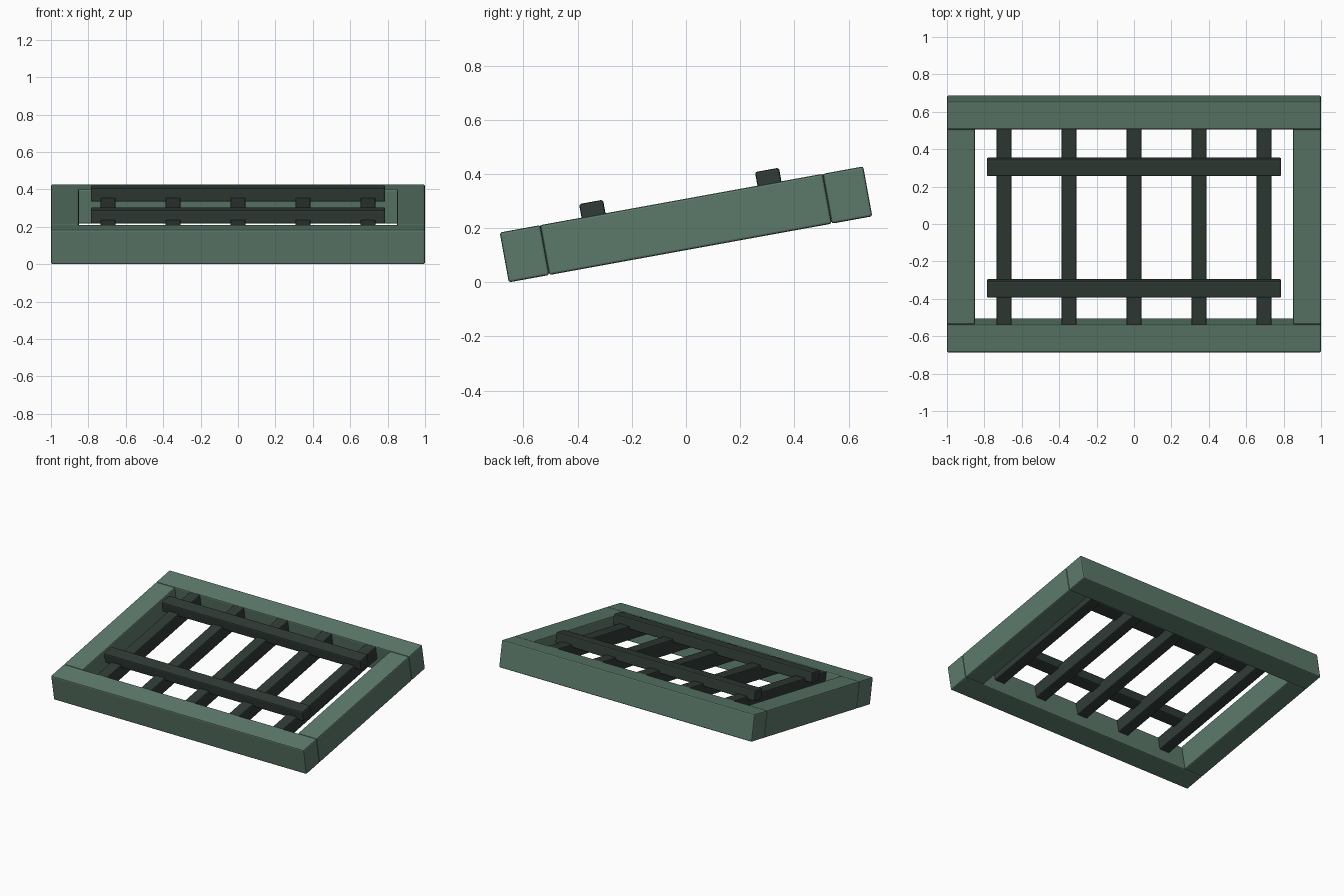
import bpy
import math
from mathutils import Matrix, Vector

if "Cube" in bpy.data.objects:
    bpy.data.objects.remove(bpy.data.objects["Cube"])

# The whole grate leans back around the x axis
TILT = Matrix.Translation((0, 0, 0.2135)) @ Matrix.Rotation(math.radians(10.3), 4, 'X')


def material(name, rgb):
    m = bpy.data.materials.new(name)
    m.diffuse_color = (*rgb, 1)
    m.use_nodes = True
    m.node_tree.nodes["Principled BSDF"].inputs["Base Color"].default_value = m.diffuse_color
    return m


green = material("muted_green", (0.108, 0.195, 0.146))
dark = material("dark_iron", (0.030, 0.044, 0.037))


def beam(name, center, size, mat, bevel):
    """Bevelled box placed in the tilted frame."""
    bpy.ops.mesh.primitive_cube_add(size=1)
    ob = bpy.context.object
    ob.name = name
    ob.data.transform(Matrix.Diagonal((*size, 1)))
    ob.matrix_world = TILT @ Matrix.Translation(Vector(center))
    mod = ob.modifiers.new("bevel", 'BEVEL')
    mod.width = bevel
    mod.segments = 2
    ob.data.materials.append(mat)
    return ob


# Outer frame
for side, name in ((-1, "front_beam"), (1, "back_beam")):
    beam(name, (0, side * 0.606, 0), (2.0, 0.152, 0.187), green, 0.008)
for side, name in ((-1, "left_rail"), (1, "right_rail")):
    beam(name, (side * 0.925, 0, 0), (0.15, 1.06, 0.187), green, 0.008)

# Long bars running between the front and back beams
for i in range(5):
    beam(f"long_bar_{i + 1}", ((i - 2) * 0.3475, 0, 0.043), (0.08, 1.07, 0.098), dark, 0.006)

# Cross bars resting on the long bars
for side, name in ((-1, "front_cross_bar"), (1, "back_cross_bar")):
    beam(name, (0, side * 0.33, 0.1075), (1.574, 0.09, 0.074), dark, 0.008)
